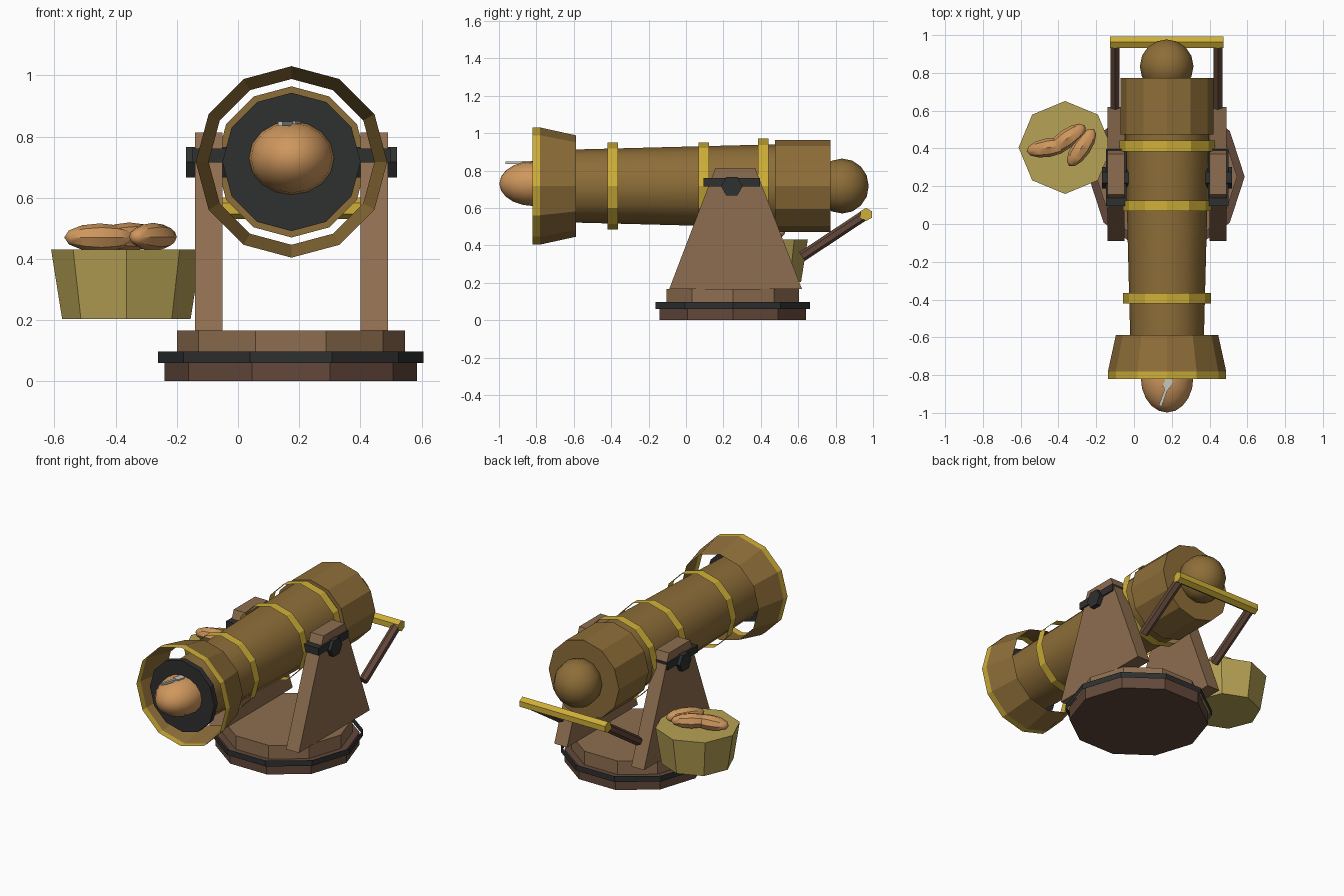
import bpy, bmesh, math
from math import radians, pi
from mathutils import Matrix, Vector

old = bpy.data.objects.get("Cube")
if old:
    bpy.data.objects.remove(old, do_unlink=True)


def material(name, r, g, b):
    m = bpy.data.materials.new(name)
    m.use_nodes = True
    m.diffuse_color = (r, g, b, 1)
    bsdf = m.node_tree.nodes["Principled BSDF"]
    bsdf.inputs["Base Color"].default_value = (r, g, b, 1)
    bsdf.inputs["Roughness"].default_value = 0.8
    return m


BRONZE = material("bronze", 0.27, 0.155, 0.04)
GOLD = material("gold", 0.62, 0.43, 0.04)
IRON = material("black iron", 0.028, 0.029, 0.03)
WOOD = material("wood", 0.27, 0.155, 0.08)
DARK_WOOD = material("dark wood", 0.125, 0.065, 0.043)
POTATO = material("potato skin", 0.62, 0.31, 0.11)
BASKET = material("straw", 0.47, 0.36, 0.09)
PALE = material("pale metal", 0.55, 0.57, 0.5)

CX, CY, AXIS_Z = 0.175, 0.25, 0.717      # barrel and mount centre


def finish(name, bm, mat, smooth=False):
    bmesh.ops.recalc_face_normals(bm, faces=bm.faces[:])
    mesh = bpy.data.meshes.new(name)
    bm.to_mesh(mesh)
    bm.free()
    mesh.materials.append(mat)
    obj = bpy.data.objects.new(name, mesh)
    bpy.context.collection.objects.link(obj)
    if smooth:
        bpy.ops.object.select_all(action='DESELECT')
        obj.select_set(True)
        bpy.context.view_layer.objects.active = obj
        bpy.ops.object.shade_smooth_by_angle(angle=radians(40))
    return obj


def rod(name, a, b, r1, r2, sides, mat, turn=0.0, caps=True, smooth=False):
    """Straight-sided cone or tube from point a to point b."""
    a, b = Vector(a), Vector(b)
    d = b - a
    bm = bmesh.new()
    place = (Matrix.Translation((a + b) / 2)
             @ d.to_track_quat('Z', 'Y').to_matrix().to_4x4()
             @ Matrix.Rotation(turn, 4, 'Z'))
    bmesh.ops.create_cone(bm, cap_ends=caps, segments=sides, radius1=r1,
                          radius2=r2, depth=d.length, matrix=place)
    return finish(name, bm, mat, smooth)


def along_barrel(name, y1, y2, r1, r2, mat, caps=True, smooth=False):
    return rod(name, (CX, y1, AXIS_Z), (CX, y2, AXIS_Z), r1, r2, 12, mat,
               caps=caps, smooth=smooth)


def upright(name, x, y, z1, z2, r1, r2, sides, mat, turn=0.0, caps=True):
    return rod(name, (x, y, z1), (x, y, z2), r1, r2, sides, mat, turn, caps)


def ball(name, centre, size, mat, yaw=0.0, tilt=0.0, segs=12, rings=8):
    """Ellipsoid whose poles lie along its local y axis."""
    bm = bmesh.new()
    bmesh.ops.create_uvsphere(bm, u_segments=segs, v_segments=rings, radius=1)
    place = (Matrix.Translation(centre) @ Matrix.Rotation(yaw, 4, 'Z')
             @ Matrix.Rotation(tilt, 4, 'X') @ Matrix.Diagonal((*size, 1))
             @ Matrix.Rotation(pi / 2, 4, 'X'))
    bmesh.ops.transform(bm, matrix=place, verts=bm.verts)
    return finish(name, bm, mat, True)


def box(name, centre, size, mat, yaw=0.0):
    bm = bmesh.new()
    bmesh.ops.create_cube(bm, size=1, matrix=Matrix.Translation(centre)
                          @ Matrix.Rotation(yaw, 4, 'Z')
                          @ Matrix.Diagonal((*size, 1)))
    return finish(name, bm, mat)


# Turntable base
BX = 0.173
upright("base_lower", BX, CY, 0, 0.08, 0.413, 0.413, 10, DARK_WOOD, pi / 2)
upright("base_hoop", BX, CY, 0.06, 0.097, 0.434, 0.434, 10, IRON, pi / 2, False)
upright("base_upper", BX, CY, 0.08, 0.166, 0.373, 0.373, 10, WOOD, pi / 2)

# Barrel, breech and flared muzzle
along_barrel("barrel", -0.80, 0.48, 0.19, 0.223, BRONZE, smooth=True)
along_barrel("breech", 0.475, 0.773, 0.247, 0.247, BRONZE)
along_barrel("muzzle_flare", -0.78, -0.588, 0.313, 0.271, BRONZE, caps=False)
along_barrel("muzzle_rim", -0.82, -0.78, 0.313, 0.313, GOLD, caps=False)
along_barrel("bore_plate", -0.81, -0.775, 0.226, 0.226, IRON)
ball("breech_knob", (0.173, 0.835, 0.717), (0.142, 0.142, 0.147), BRONZE)
for i, (y, r) in enumerate([(-0.392, 0.233), (0.096, 0.234), (0.413, 0.253)]):
    along_barrel(f"barrel_band_{i + 1}", y - 0.028, y + 0.028, r, r, GOLD, False)

# Loaded potato with a small pin on top
ball("loaded_potato", (CX, -0.815, 0.73), (0.139, 0.183, 0.12), POTATO,
     segs=16, rings=10)
box("pin_shaft", (0.165, -0.89, 0.842), (0.016, 0.155, 0.014), PALE, radians(-20))
box("pin_head", (0.178, -0.845, 0.843), (0.04, 0.05, 0.014), PALE, radians(-20))

# Side supports, iron straps, pivots and handle arms
for side, s in (("right", -1), ("left", 1)):
    x = CX + s * 0.315
    bm = bmesh.new()
    outline = [(-0.09, 0.166), (0.62, 0.166), (0.37, 0.813), (0.157, 0.813)]
    face = bm.faces.new([bm.verts.new((x - s * 0.09, y, z)) for y, z in outline])
    out = bmesh.ops.extrude_face_region(bm, geom=[face])
    moved = [v for v in out["geom"] if isinstance(v, bmesh.types.BMVert)]
    bmesh.ops.translate(bm, vec=(s * 0.09, 0, 0), verts=moved)
    finish(f"{side}_support", bm, WOOD)
    box(f"{side}_strap", (CX + s * 0.27, 0.245, 0.738), (0.108, 0.302, 0.046), IRON)
    rod(f"{side}_pivot", (CX + s * 0.2, 0.245, 0.716),
        (CX + s * 0.345, 0.245, 0.716), 0.058, 0.058, 6, IRON, pi / 2)
    ax = 0.172 + s * 0.272
    rod(f"{side}_handle_arm", (ax, 0.62, 0.34), (ax, 0.96, 0.565),
        0.028, 0.028, 6, DARK_WOOD)

# Handle bar
rod("handle_bar", (-0.128, 0.963, 0.565), (0.473, 0.963, 0.565),
    0.035, 0.035, 6, GOLD)

# Basket of potatoes
upright("basket", -0.365, 0.405, 0.203, 0.43, 0.21, 0.246, 8, BASKET)
for i, (x, y, z, yaw) in enumerate([(-0.452, 0.405, 0.47, 10),
                                    (-0.355, 0.452, 0.473, 35),
                                    (-0.278, 0.405, 0.472, 56)]):
    ball(f"potato_{i + 1}", (x, y, z), (0.05, 0.118, 0.046), POTATO,
         radians(yaw - 90), segs=8, rings=6)
